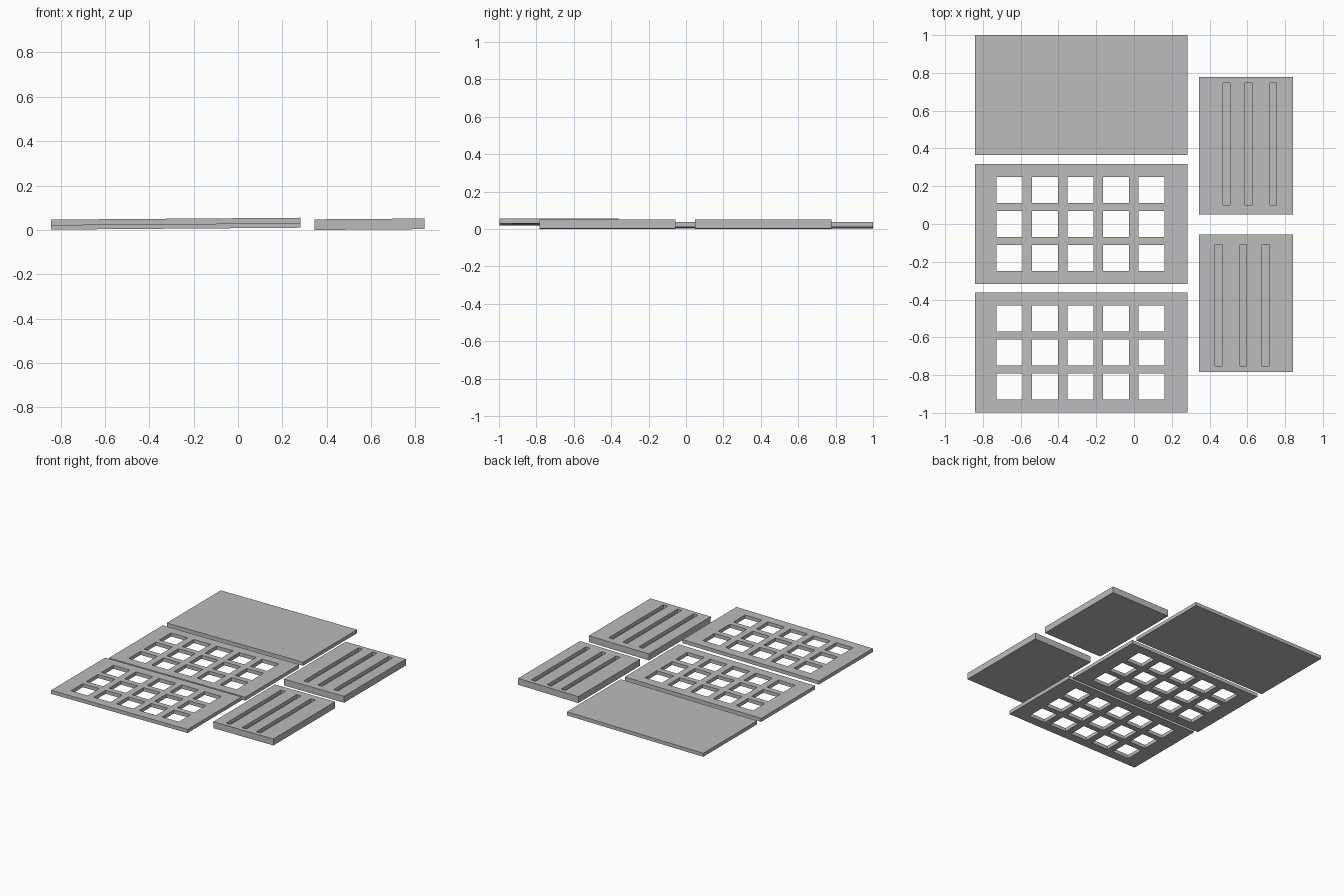
import bpy, bmesh, math
from mathutils import Vector

cube = bpy.data.objects.get("Cube")
if cube:
    bpy.data.objects.remove(cube, do_unlink=True)

grey = bpy.data.materials.new("plain_grey")
grey.use_nodes = True
grey.diffuse_color = (0.5, 0.5, 0.5, 1)
grey.node_tree.nodes["Principled BSDF"].inputs["Base Color"].default_value = (0.5, 0.5, 0.5, 1)

TILT = -math.atan(0.0075)  # every panel rises slightly towards +x


def breaks(half, centres, width):
    """Grid lines across a panel: outer edges plus both sides of each opening."""
    inner = [c + s * width / 2 for c in centres for s in (-1, 1)]
    return [-half] + sorted(inner) + [half]


def panel(name, location, xs, ys, thickness, groove=None):
    """Slab on grid lines xs, ys; odd cells are holes, or grooves of given depth."""
    bm = bmesh.new()
    verts = [[bm.verts.new((x, y, 0)) for y in ys] for x in xs]
    for i in range(len(xs) - 1):
        for j in range(len(ys) - 1):
            if groove or not (i % 2 and j % 2):
                bm.faces.new((verts[i][j], verts[i + 1][j],
                              verts[i + 1][j + 1], verts[i][j + 1]))
    for v in [v for v in bm.verts if not v.link_faces]:
        bm.verts.remove(v)
    out = bmesh.ops.extrude_face_region(bm, geom=bm.faces[:], use_keep_orig=True)
    raised = [g for g in out["geom"] if isinstance(g, bmesh.types.BMVert)]
    bmesh.ops.translate(bm, verts=raised, vec=(0, 0, thickness))
    bmesh.ops.recalc_face_normals(bm, faces=bm.faces[:])
    if groove:
        def in_groove(f):
            c = f.calc_center_median()
            column = sum(c.x > x for x in xs) - 1
            row = sum(c.y > y for y in ys) - 1
            return f.normal.z > 0.5 and column % 2 and row % 2
        cells = [f for f in bm.faces if in_groove(f)]
        floors = bmesh.ops.extrude_discrete_faces(bm, faces=cells)["faces"]
        sunk = list({v for f in floors for v in f.verts})
        bmesh.ops.translate(bm, verts=sunk, vec=(0, 0, -groove))
        bmesh.ops.recalc_face_normals(bm, faces=bm.faces[:])
    mesh = bpy.data.meshes.new(name)
    bm.to_mesh(mesh)
    bm.free()
    mesh.materials.append(grey)
    obj = bpy.data.objects.new(name, mesh)
    obj.location = Vector(location)
    obj.rotation_euler.y = TILT
    bpy.context.collection.objects.link(obj)
    return obj


# Three wide thin panels: a plain one and two with a grid of square holes
W, D, THIN = 0.5625, 0.318, 0.0265
hole_xs = breaks(W, [0.188 * i - 0.002 for i in range(-2, 3)], 0.138)
hole_ys = breaks(D, [-0.18, 0, 0.18], 0.138)
panel("back_plain_panel", (-0.28, 0.682, 0.006), [-W, W], [-D, D], THIN)
panel("middle_grid_panel", (-0.28, 0, 0.006), hole_xs, hole_ys, THIN)
panel("front_grid_panel", (-0.28, -0.68, 0.0245), hole_xs, hole_ys, THIN)

# Two thick grooved blocks, one turned half way round from the other
BW, BD, THICK = 0.248, 0.364, 0.048
for name, y, turn in (("back_grooved_block", 0.413, 1), ("front_grooved_block", -0.42, -1)):
    groove_xs = breaks(BW, [turn * c for c in (-0.103, 0.014, 0.145)], 0.036)
    groove_ys = breaks(BD, [turn * 0.01], 0.645)
    panel(name, (0.593, y, 0.0019), groove_xs, groove_ys, THICK, groove=0.026)
